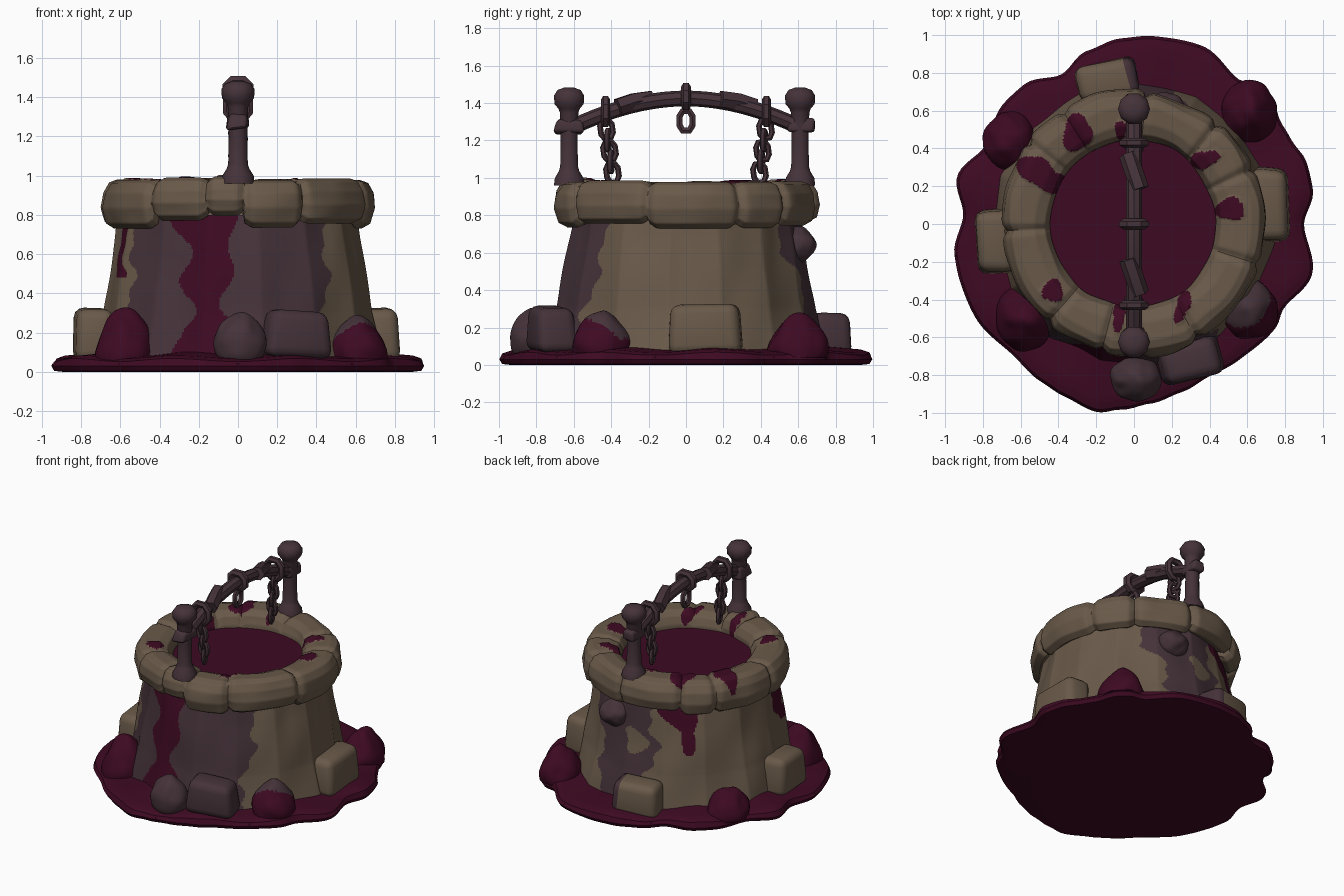
import bpy, bmesh, math, random
from mathutils import Vector, Matrix, noise

if "Cube" in bpy.data.objects:
    bpy.data.objects.remove(bpy.data.objects["Cube"])

random.seed(4)
def material(name, rgb):
    m = bpy.data.materials.new(name)
    m.diffuse_color = (*rgb, 1)
    m.use_nodes = True
    m.node_tree.nodes["Principled BSDF"].inputs["Base Color"].default_value = m.diffuse_color
    return m
MATS = [material("tan_stone", (0.142, 0.101, 0.067)),
        material("purple_stone", (0.060, 0.033, 0.042)),
        material("crimson_slime", (0.048, 0.003, 0.016))]
TAN, PURPLE, CRIMSON = 0, 1, 2

def finish(name, bm, colour, angle=35):
    """Turn a bmesh into an object; colour is an index or a rule on face centres."""
    bmesh.ops.recalc_face_normals(bm, faces=bm.faces)
    for f in bm.faces:
        f.smooth = True
        f.material_index = colour(f.calc_center_median()) if callable(colour) else colour
    me = bpy.data.meshes.new(name)
    bm.to_mesh(me)
    bm.free()
    for m in MATS:
        me.materials.append(m)
    me.set_sharp_from_angle(angle=math.radians(angle))
    ob = bpy.data.objects.new(name, me)
    bpy.context.collection.objects.link(ob)
    return ob

def polar(name, n, steps, shape, colour, cap=True, angle=35):
    """Revolved surface: shape(degrees, t) gives (radius, z)."""
    bm = bmesh.new()
    rings = []
    for j in range(steps + 1):
        ring = []
        for i in range(n):
            d = 360 * i / n
            r, z = shape(d, j / steps)
            ring.append(bm.verts.new((r * math.cos(math.radians(d)), r * math.sin(math.radians(d)), z)))
        rings.append(ring)
    for a, b in zip(rings, rings[1:]):
        for i in range(n):
            k = (i + 1) % n
            bm.faces.new((a[i], a[k], b[k], b[i]))
    if cap:
        bm.faces.new(rings[0])
        bm.faces.new(rings[-1])
    return finish(name, bm, colour, angle)

def interp(x, pts, ease=False):
    for (x0, y0), (x1, y1) in zip(pts, pts[1:]):
        if x <= x1:
            u = min(1, max(0, (x - x0) / (x1 - x0)))
            if ease:
                u = u * u * (3 - 2 * u)
            return y0 + (y1 - y0) * u
    return pts[-1][1]

def degrees(c):
    return math.degrees(math.atan2(c.y, c.x)) % 360

# slime puddle with a lobed edge
LOBES = [(0, .90), (11, .965), (20, .97), (28, .945), (34, .945), (44, .995), (48, .99), (54, .945), (69, 1.01),
         (84, 1.0), (94, .985), (105, .95), (116, .88), (128, .94), (137, .94), (152, .89), (165, .97), (177, .905),
         (190, .965), (198, .97), (211, .975), (227, .945), (240, .97), (248, .985), (259, 1.015), (266, .985),
         (275, .955), (286, .925), (296, .90), (308, .91), (324, .93), (330, .91), (344, .98), (360, .90)]
PUDDLE = [(0, (.94, .01)), (.2, (.985, .015)), (.35, (1, .04)), (.5, (.985, .07)), (.65, (.94, .085)), (1, (.6, .115))]
def puddle(d, t):
    r = interp(d, LOBES, True)
    s = interp(t, [(a, b[0]) for a, b in PUDDLE])
    z = interp(t, [(a, b[1]) for a, b in PUDDLE])
    return r * s, (z - .01) * 1.0 + (.008 * math.sin(math.radians(d * 9)) if t > .4 else 0)
polar("slime_puddle", 180, 20, puddle, CRIMSON)

# tapered well wall, faceted, with painted stains
def wall(d, t):
    z = .06 + .74 * t
    r = interp(z, [(.06, .745), (.3, .69), (.6, .64), (.8, .605)])
    facet = ((d + 8) % 24) - 12
    r *= .985 / math.cos(math.radians(facet))
    p = Vector((math.cos(math.radians(d)), math.sin(math.radians(d)), z)) * 3
    return r + .02 * noise.noise(p), z

def wall_colour(c):
    a, z = degrees(c), c.z
    w = 2.5 * math.sin(z * 17) + 1.5 * math.sin(z * 41)
    half = interp(z, [(.1, .16), (.2, .14), (.32, .06), (.48, .135), (.62, .09), (.78, .17)], True)
    if c.y < 0 and abs(c.x + .155 + .02 * math.sin(z * 19)) < half:
        return CRIMSON
    if 214 + w < a < 306 + 18 * (z - .1) + w:
        return PURPLE
    # splat under the rim that narrows into a drip
    middle = interp(z, [(.44, 127), (.6, 126), (.72, 120)])
    if z > .44 and abs(a - middle) < interp(z, [(.44, 1), (.47, 3.5), (.6, 4), (.69, 11), (.74, 14)]):
        return CRIMSON
    if abs(a - 202 - w) < 6 and z > .48:
        return CRIMSON
    if ((a - 92 - w) / 7) ** 2 + ((z - .5) / .09) ** 2 < 1:
        return TAN
    return PURPLE if interp(z, [(.1, 72), (.45, 68), (.6, 56)]) + w < a < 105 + w * 1.5 else TAN
polar("well_wall", 400, 72, wall, wall_colour, angle=50)

# rim of rounded stones with slime splats on top
SEAMS = [-18, 25, 50, 85, 122, 142, 183, 229, 256, 273, 299, 342, 385]
SIZE = [(random.uniform(-.012, .012), random.uniform(-.03, .02)) for _ in SEAMS]
SIZE[11] = SIZE[0]
SIZE[8] = (0, .04)
PROFILE = [(.58, .78), (.64, .755), (.685, .78), (.705, .85), (.695, .92), (.665, .97), (.62, .985),
           (.52, .98), (.465, .955), (.44, .90), (.435, .82)]
# x, y, half length, half width, turn
SPLATS = [(-.30, .48, .10, .075, 80), (-.50, .27, .14, .07, -35), (.37, .34, .08, .045, 15),
          (.51, .08, .075, .06, 0), (.26, -.43, .09, .035, 70), (-.43, -.355, .055, .06, 0),
          (-.08, -.48, .09, .03, 85), (-.07, .50, .05, .03, 90), (-.41, .24, .06, .03, -20)]
def splat(x, y):
    for px, py, a, b, turn in SPLATS:
        v = Matrix.Rotation(math.radians(-turn), 2) @ Vector((x - px, y - py))
        k = 1 + .12 * math.sin(3 * math.atan2(v.y, v.x) + px * 20)
        if (v.x / a) ** 2 + (v.y / b) ** 2 < k * k:
            return True
    return False

def rim(d, t):
    k = max(i for i, s in enumerate(SEAMS) if s <= d)
    groove = min(abs(d - s) for s in SEAMS)
    g = math.exp(-(groove / 2.2) ** 2)
    f = t * (len(PROFILE) - 1)
    i = min(int(f), len(PROFILE) - 2)
    r, z = Vector(PROFILE[i]).lerp(Vector(PROFILE[i + 1]), f - i)
    out = max(0, (r - .56) / .14)
    r += (SIZE[k][0] - .022 * g) * out
    low = min(1, max(0, (.9 - z) / .1)) if t < .5 else 0
    z += SIZE[k][1] * (.3 + .7 * low) + .022 * g * (low - .7 * (1 - low))
    x, y = r * math.cos(math.radians(d)), r * math.sin(math.radians(d))
    r += .018 * noise.noise(Vector((x, y, z)) * 5)
    return r, z + (.008 if z > .93 and splat(x, y) else 0)
polar("rim_stones", 480, 70, rim, lambda c: CRIMSON if c.z > .87 and splat(c.x, c.y) else TAN, cap=False, angle=50)

# slime surface inside the well
polar("slime_surface", 64, 6, lambda d, t: (.47 - .4 * t, .875), CRIMSON)

# loose stones and slime mounds around the foot
def block(name, loc, size, turn, colour, soft=.05):
    bm = bmesh.new()
    bmesh.ops.create_cube(bm, size=1)
    for v in bm.verts:
        s = .94 if v.co.z > 0 else 1.03
        v.co = Vector((v.co.x * size[0] * s, v.co.y * size[1] * s, v.co.z * size[2]))
        v.co += Vector([random.uniform(-.012, .012) for _ in range(3)])
    bmesh.ops.bevel(bm, geom=bm.edges[:], offset=soft, segments=3, affect='EDGES', profile=.5)
    bm.transform(Matrix.Translation(loc) @ Matrix.Rotation(math.radians(turn), 4, 'Z'))
    finish(name, bm, colour)

def boulder(name, loc, size, colour, power=1.0, floor=.04):
    bm = bmesh.new()
    bmesh.ops.create_icosphere(bm, subdivisions=4, radius=1)
    for v in bm.verts:
        k = 1 + .12 * noise.noise(v.co * 1.6 + Vector(loc) * 7)
        taper = 1 - power * .2 * max(0, v.co.z)
        v.co = Vector((v.co.x * size[0] * taper, v.co.y * size[1] * taper, v.co.z * size[2])) * k + Vector(loc)
        v.co.z = max(v.co.z, floor)
    finish(name, bm, colour)

block("foot_block_right", (.72, .10, .19), (.20, .39, .27), 0, TAN)
block("foot_block_left", (-.73, -.09, .19), (.20, .34, .27), 4, TAN)
block("foot_block_front", (.30, -.72, .19), (.33, .22, .24), 14, PURPLE)
block("foot_block_back", (-.14, .76, .16), (.32, .21, .24), 12, lambda c: PURPLE if c.x > -.09 else TAN)
boulder("foot_boulder_front", (.01, -.82, .15), (.135, .12, .155), PURPLE)
boulder("mound_front_left", (-.57, -.50, .10), (.165, .17, .22), CRIMSON, 1.4)
boulder("mound_front_right", (.61, -.45, .11), (.15, .16, .17),
        lambda c: PURPLE if c.y - c.x * .6 + c.z * 1.2 > -.62 and c.z > .14 else CRIMSON)
boulder("mound_back_right", (.61, .60, .09), (.15, .17, .18), CRIMSON, 1.4)
boulder("mound_back_left", (-.66, .44, .09), (.14, .15, .15), CRIMSON)
boulder("wall_lump_back", (.16, .60, .645), (.11, .095, .095), PURPLE, .3)

# posts with collars and knobs
POST = [(.085, .96), (.08, 1.0), (.058, 1.035), (.05, 1.06), (.047, 1.2), (.052, 1.35), (.06, 1.37),
        (.082, 1.395), (.085, 1.44), (.065, 1.47), (.03, 1.482)]
for y, label in ((-.625, "front"), (.61, "back")):
    ob = polar(label + "_post", 10, len(POST) - 1,
               lambda d, t: POST[round(t * (len(POST) - 1))], PURPLE, angle=40)
    ob.location.y = y
    block(label + "_post_bracket", (0, y, 1.275), (.10, .155, .08), 0, PURPLE, .02)

# tubes for the bar, its bands and the chains
def tube(name, pts, radius, closed=False, res=1):
    cu = bpy.data.curves.new(name, 'CURVE')
    cu.dimensions = '3D'
    cu.bevel_depth, cu.bevel_resolution, cu.use_fill_caps = radius, res, True
    sp = cu.splines.new('POLY')
    sp.points.add(len(pts) - 1)
    for p, co in zip(sp.points, pts):
        p.co = (*co, 1)
    sp.use_cyclic_u = closed
    tmp = bpy.data.objects.new(name + "_curve", cu)
    bm = bmesh.new()
    bm.from_mesh(bpy.data.meshes.new_from_object(tmp))
    bpy.data.objects.remove(tmp)
    return finish(name, bm, PURPLE)

def bar_z(y):
    return 1.425 - .15 * (abs(y) / .6) ** 1.9
tube("arched_bar", [(0, y * .06, bar_z(y * .06)) for y in range(-10, 11)], .042, res=2)

def link(name, loc, w, h, turn, lean=0, thick=.016):
    m = Matrix.Translation(loc) @ Matrix.Rotation(math.radians(turn), 4, 'Z') @ Matrix.Rotation(lean, 4, 'X')
    pts = [(0, w, h * .45), (0, w * .5, h), (0, -w * .5, h), (0, -w, h * .45)]
    pts += [(x, -y, -z) for x, y, z in pts]
    tube(name, [m @ Vector(p) for p in pts], thick, True)

for s, label in ((-1, "front"), (1, "back")):
    # lumpy wrap lying across the bar
    y = s * .275
    tube(label + "_bar_wrap", [(.03, y - .09, bar_z(y - .09) + .012), (0, y, bar_z(y) + .018),
                               (-.03, y + .09, bar_z(y + .09) + .012)], .05, res=1)
    # loop over the bar, then hanging links
    link(label + "_chain_loop", (0, s * .43, 1.355), .058, .065, 90, 0, .024)
    for i in range(5):
        link(f"{label}_chain_link_{i}", (0, s * (.425 - .008 * i), 1.26 - .058 * i), .034, .05,
             (20, 80)[i % 2], .15 * (-1) ** i)
link("middle_bar_ring", (0, 0, 1.435), .056, .05, 90, 0, .028)
link("middle_chain_link", (0, 0, 1.305), .035, .052, 0, 0, .02)
